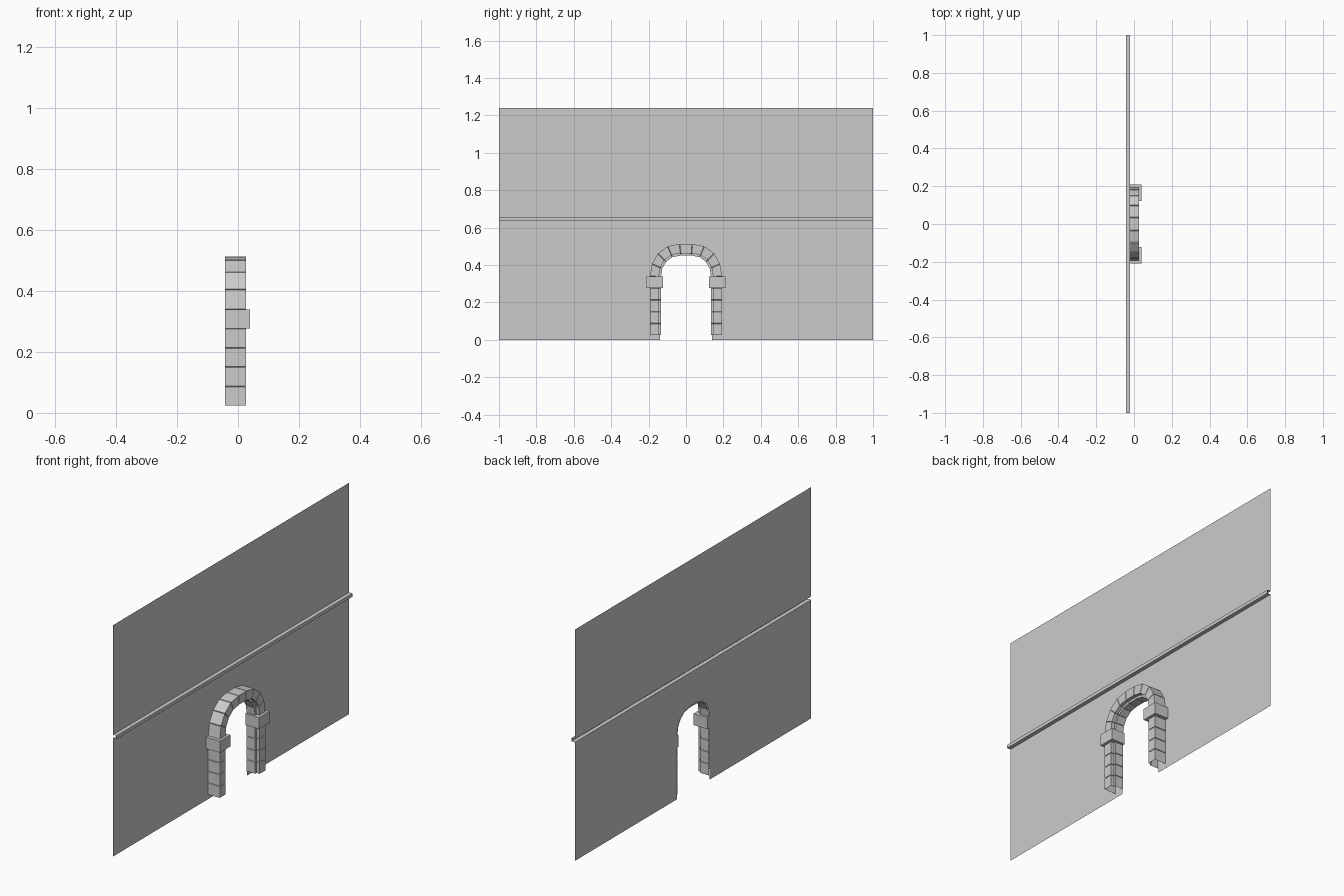
import bpy
from mathutils import Vector

if "Cube" in bpy.data.objects:
    bpy.data.objects.remove(bpy.data.objects["Cube"])

BACK, FRONT, IMPOST = -0.042, 0.027, 0.040   # depths along x


def make_mesh(name, verts, faces):
    mesh = bpy.data.meshes.new(name)
    mesh.from_pydata([tuple(v) for v in verts], [], faces)
    mesh.update()
    obj = bpy.data.objects.new(name, mesh)
    bpy.context.collection.objects.link(obj)
    return obj


def box(name, lo, hi):
    bpy.ops.mesh.primitive_cube_add(size=1)
    obj = bpy.context.object
    obj.name = name
    obj.location = [(a + b) / 2 for a, b in zip(lo, hi)]
    obj.scale = [b - a for a, b in zip(lo, hi)]
    return obj


# Joint positions on the right half: (outer point, inner point) as (y, z)
half = [((0.193, z), (0.133, z)) for z in (0.025, 0.087, 0.150, 0.213, 0.277, 0.338)]
half += [((0.182, 0.405), (0.127, 0.381)), ((0.151, 0.461), (0.106, 0.417)),
         ((0.098, 0.500), (0.073, 0.442)), ((0.034, 0.512), (0.028, 0.450))]
mirrored = [tuple((-y, z) for y, z in row) for row in reversed(half)]
rows = [(Vector(o), Vector(i)) for o, i in half + mirrored]


def section(outer, inner, inset=0.0):
    # Stepped profile: outer side, front, rebate, inner reveal; inset forms a joint
    side = (inner - outer).normalized() * inset
    o, i = outer + side, inner - side
    m = o.lerp(i, 0.8)
    f, r = FRONT - inset, 0.008 - inset
    return [(x, p.x, p.y) for x, p in
            ((BACK, o), (f, o), (f, m), (r, m), (r, i), (BACK, i))]


# Stone surround: full-size blocks separated by narrow grooves
rings, gap = [], 0.03
for k, (o, i) in enumerate(rows):
    if k == 0 or k == len(rows) - 1:
        rings.append(section(o, i))
        continue
    po, pi = rows[k - 1]
    no, ni = rows[k + 1]
    rings.append(section(o.lerp(po, gap), i.lerp(pi, gap)))
    rings.append(section(o, i, 0.004))
    rings.append(section(o.lerp(no, gap), i.lerp(ni, gap)))
n = len(rings[0])
faces = [(r * n + c, r * n + c + 1, (r + 1) * n + c + 1, (r + 1) * n + c)
         for r in range(len(rings) - 1) for c in range(n - 1)]
make_mesh("arch_stones", [v for ring in rings for v in ring], faces)

# Impost blocks at the springing of the arch
for side, s in (("left", -1), ("right", 1)):
    a, b = sorted((s * 0.122, s * 0.210))
    box("impost_" + side, (BACK, a, 0.277), (IMPOST, b, 0.339))

# Lower wall with the arched opening
opening = [i.lerp(o, 0.08) for o, i in rows]
opening[0].y = opening[-1].y = 0.0
outline = [(-1, 0), (-1, 0.635), (1, 0.635), (1, 0)] + [(p.x, p.y) for p in opening]
wall = make_mesh("lower_wall", [(BACK, y, z) for y, z in outline],
                 [tuple(reversed(range(len(outline))))])

# String course: an open ledge folded out of the wall
profile = [(BACK, 0.635), (-0.021, 0.635), (-0.021, 0.653), (BACK, 0.653)]
make_mesh("string_course", [(x, y, z) for x, z in profile for y in (-1, 1)],
          [(2 * k, 2 * k + 1, 2 * k + 3, 2 * k + 2) for k in range(3)])

# Upper wall
make_mesh("upper_wall", [(BACK, -1, 0.653), (BACK, 1, 0.653), (BACK, 1, 1.24), (BACK, -1, 1.24)],
          [(0, 1, 2, 3)])
